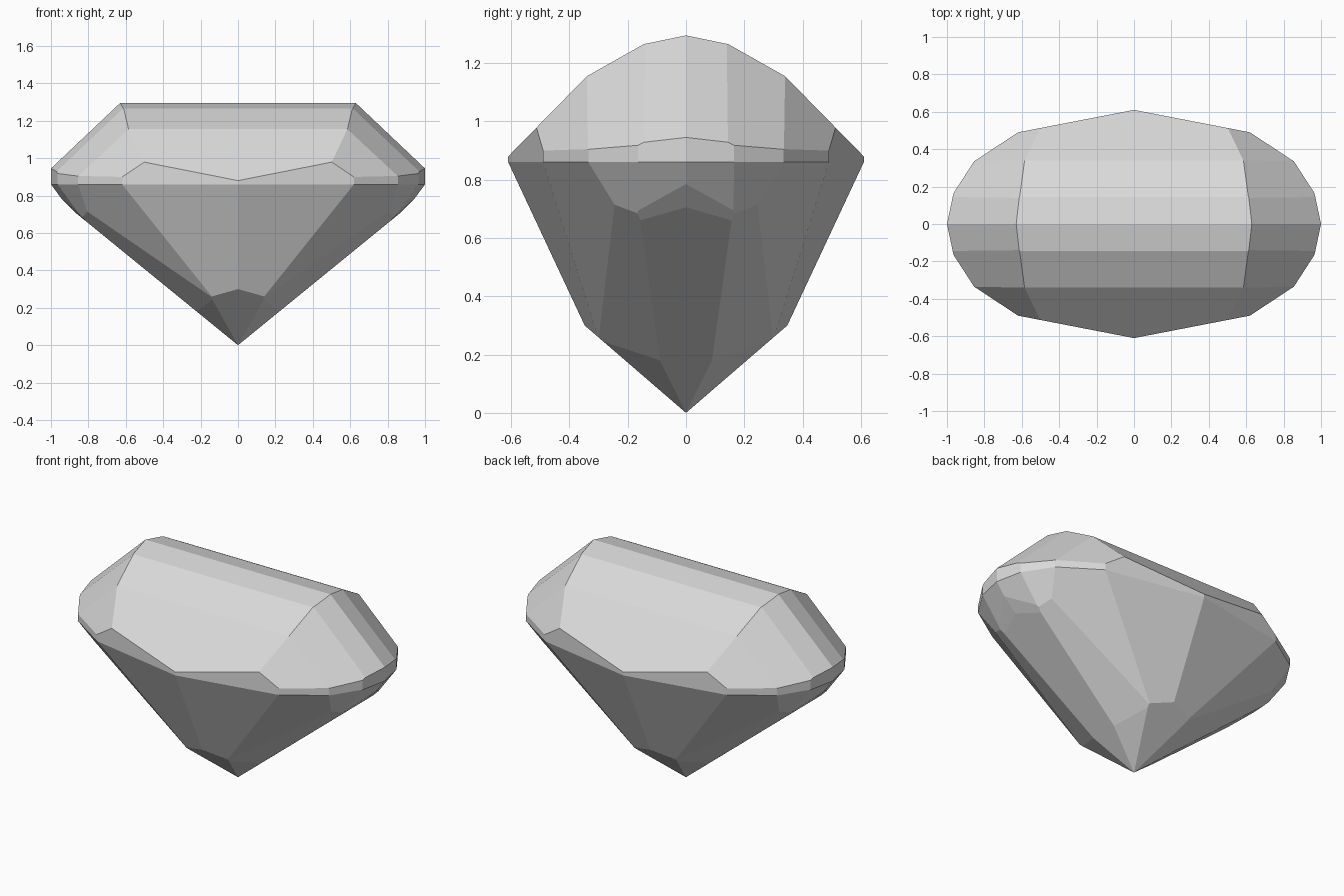
import bpy
import bmesh
from mathutils import Vector

cube = bpy.data.objects.get("Cube")
if cube:
    bpy.data.objects.remove(cube, do_unlink=True)

# One quarter of the girdle outline, from the side point to the end point
OUTLINE = [(0, .61), (.62, .49), (.855, .335), (.965, .165), (1, 0)]
GIRDLE_Z = .86

# Crown facets of one quarter, each plane given by three of its points
CROWN = [
    [(0, 0, 1.295), (1, 0, 1.295), (0, .145, 1.265)],
    [(0, .145, 1.265), (1, .145, 1.265), (0, .34, 1.155)],
    [(0, .34, 1.155), (1, .34, 1.155), (0, .61, .88)],
    [(.63, 0, 1.295), (.615, .14, 1.265), (1, 0, .945)],
    [(.615, .14, 1.265), (.585, .34, 1.155), (.965, .155, .925)],
    [(.585, .34, 1.155), (.855, .335, .905), (.51, .51, .975)],
]

# Pavilion facets of one quarter, from the girdle down to the point
PAVILION = [
    [(0, .61, .86), (.62, .49, .86), (0, .35, .305)],
    [(.62, .49, .86), (.855, .335, .86), (.13, .30, .25)],
    [(.855, .335, .86), (.965, .165, .86), (.8, .26, .72)],
    [(.965, .165, .86), (1, 0, .86), (.945, 0, .785)],
    [(.945, 0, .785), (.865, 0, .705), (.816, .14, .665)],
    [(.8, .26, .72), (.22, .09, .18), (.13, .30, .25)],
    [(0, 0, 0), (0, 1, 0), (.865, 0, .705)],
    [(0, 0, 0), (1, 0, 0), (0, .35, .302)],
    [(0, 0, 0), (.13, .30, .25), (.22, .09, .18)],
]

# Upright girdle walls
GIRDLE = [[(*a, GIRDLE_Z), (*b, GIRDLE_Z), (*a, 1)]
          for a, b in zip(OUTLINE, OUTLINE[1:])]

CENTRE = Vector((0, 0, .7))


def grind(bm, points):
    """Cut the stone along the plane through three points and cap it."""
    a, b, c = (Vector(p) for p in points)
    normal = (b - a).cross(c - a).normalized()
    if normal.dot(CENTRE - a) > 0:
        normal.negate()
    cut = bmesh.ops.bisect_plane(
        bm, geom=bm.verts[:] + bm.edges[:] + bm.faces[:], dist=1e-5,
        plane_co=a, plane_no=normal, clear_outer=True)
    edges = [e for e in cut["geom_cut"]
             if isinstance(e, bmesh.types.BMEdge) and e.is_boundary]
    if edges:
        bmesh.ops.contextual_create(bm, geom=edges)


# Rough block, ground facet by facet in all four mirrored quarters
bm = bmesh.new()
bmesh.ops.create_cube(bm, size=4)
for facet in GIRDLE + CROWN + PAVILION:
    for sx in (1, -1):
        for sy in (1, -1):
            grind(bm, [(x * sx, y * sy, z) for x, y, z in facet])
bmesh.ops.remove_doubles(bm, verts=bm.verts[:], dist=.002)
bmesh.ops.recalc_face_normals(bm, faces=bm.faces[:])

mesh = bpy.data.meshes.new("gemstone")
bm.to_mesh(mesh)
bm.free()
gem = bpy.data.objects.new("gemstone", mesh)
bpy.context.collection.objects.link(gem)

# Plain grey stone
grey = bpy.data.materials.new("light_grey")
grey.use_nodes = True
colour = (.7, .7, .7, 1)
grey.diffuse_color = colour
grey.node_tree.nodes["Principled BSDF"].inputs["Base Color"].default_value = colour
mesh.materials.append(grey)
